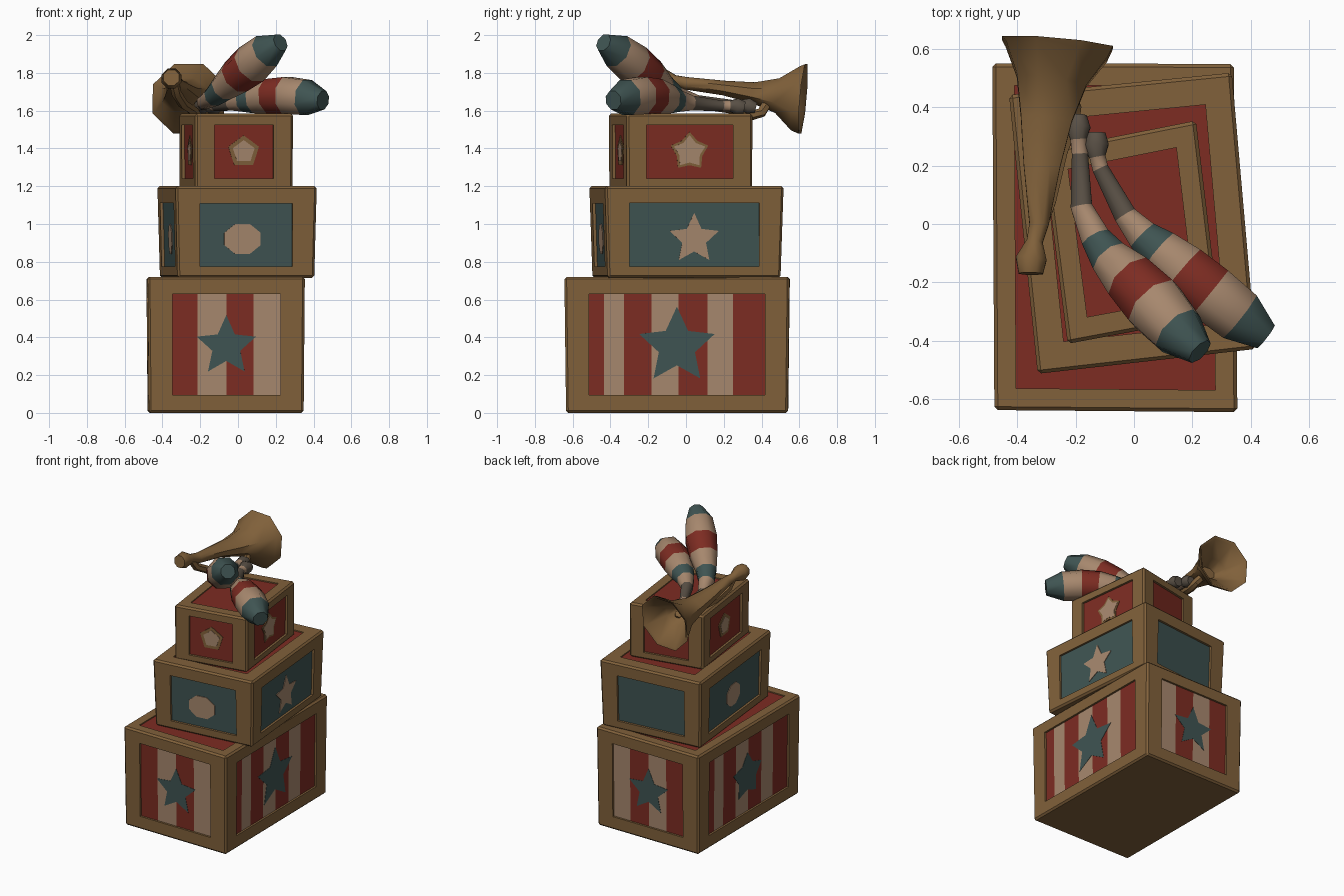
import bpy, bmesh, math
from mathutils import Vector

if "Cube" in bpy.data.objects:
    bpy.data.objects.remove(bpy.data.objects["Cube"])

# Flat colours
PALETTE = [("wood_brown", (0.218, 0.119, 0.043)), ("faded_red", (0.205, 0.025, 0.016)),
           ("dusty_teal", (0.050, 0.089, 0.085)), ("cream", (0.385, 0.245, 0.155)),
           ("grip_grey", (0.100, 0.080, 0.060))]
MATS = []
for name, rgb in PALETTE:
    m = bpy.data.materials.new(name)
    m.diffuse_color = (*rgb, 1)
    m.use_nodes = True
    m.node_tree.nodes["Principled BSDF"].inputs["Base Color"].default_value = m.diffuse_color
    MATS.append(m)
BROWN, RED, TEAL, CREAM, GREY = range(5)
UP = Vector((0, 0, 1))


def finish(name, bm, smooth=False):
    bmesh.ops.recalc_face_normals(bm, faces=bm.faces)
    me = bpy.data.meshes.new(name)
    bm.to_mesh(me)
    bm.free()
    for m in MATS:
        me.materials.append(m)
    ob = bpy.data.objects.new(name, me)
    bpy.context.collection.objects.link(ob)
    if smooth:
        me.polygons.foreach_set("use_smooth", [True] * len(me.polygons))
        me.set_sharp_from_angle(angle=math.radians(50))
    return ob


def prism(bm, pts, offset, mat):
    """Extrude a polygon by an offset vector."""
    a = [bm.verts.new(p) for p in pts]
    b = [bm.verts.new(p + offset) for p in pts]
    n = len(a)
    faces = [bm.faces.new(a[::-1]), bm.faces.new(b)]
    faces += [bm.faces.new((a[i], a[(i + 1) % n], b[(i + 1) % n], b[i])) for i in range(n)]
    for f in faces:
        f.material_index = mat


def star(r, ratio, n=5):
    return [(r * (1 if k % 2 == 0 else ratio) * math.sin(math.pi * k / n),
             r * (1 if k % 2 == 0 else ratio) * math.cos(math.pi * k / n)) for k in range(2 * n)]


def blob(rx, rz, cx=0):
    return [(cx + rx * math.cos(a), rz * math.sin(a))
            for a in [math.pi * (k + .5) / 4 for k in range(8)]]


def rect(u0, u1, v0, v1):
    return [(u0, v0), (u1, v0), (u1, v1), (u0, v1)]


def recess(bm, outer, inner, depth, mat):
    """Frame around a sunken panel; outer and inner are matching quads."""
    deep = [bm.verts.new(p + depth) for p in inner]
    rim = [bm.verts.new(p) for p in inner]
    for k in range(4):
        j = (k + 1) % 4
        bm.faces.new((outer[k], outer[j], rim[j], rim[k]))
        bm.faces.new((rim[k], rim[j], deep[j], deep[k]))
    bm.faces.new(deep).material_index = mat


def crate(name, corners, z0, z1, margin, low, high, lid_margin, base, emblems,
          stripes=None, taper=.98, sink=.016, shift=-.01):
    """Framed box; corners run front-left, front-right, back-right, back-left."""
    bm = bmesh.new()
    top = [Vector((x, y, z1)) for x, y in corners]
    mid = sum(top, Vector()) / 4
    bot = [mid + (p - mid) * taper - UP * (z1 - z0) for p in top]
    vt, vb = [bm.verts.new(p) for p in top], [bm.verts.new(p) for p in bot]
    bm.faces.new(vb[::-1])
    plates = []
    for i in range(4):
        j = (i + 1) % 4
        u = (top[j] - top[i]).normalized()
        origin = (bot[i] + bot[j]) / 2
        v = ((top[i] + top[j]) / 2 - origin).normalized()
        n = u.cross(v).normalized()
        half = (top[j] - top[i]).length / 2 - margin
        lo, hi = low - z0, high - z0
        place = lambda poly, dv=0: [origin + u * a + v * (b + dv) for a, b in poly]
        recess(bm, (vb[i], vb[j], vt[j], vt[i]), place(rect(-half, half, lo, hi)), -n * sink, base)
        # stripes and emblems as thin plates on the panel floor
        if stripes:
            cuts, first = stripes[i]
            for k in range(len(cuts) - 1):
                plates.append((place(rect(half * cuts[k], half * cuts[k + 1], lo, hi)), n, 1,
                               RED if (k + first) % 2 == 0 else CREAM))
        for layer, (poly, mat) in enumerate(emblems[i]):
            plates.append((place(poly, (lo + hi) / 2 + shift), n, layer + 2, mat))
    # red sunken lid
    lid = []
    for i in range(4):
        a = (top[(i + 1) % 4] - top[i]).normalized()
        b = (top[i - 1] - top[i]).normalized()
        lid.append(top[i] + (a + b) * lid_margin)
    recess(bm, vt, lid, -UP * .008, RED)
    # soften only the outer edges
    corners_set = set(vt + vb)
    edges = [e for e in bm.edges if e.verts[0] in corners_set and e.verts[1] in corners_set]
    bmesh.ops.recalc_face_normals(bm, faces=bm.faces)
    bmesh.ops.bevel(bm, geom=edges, offset=0.012, segments=1, affect='EDGES', material=BROWN)
    for pts, n, layer, mat in plates:
        prism(bm, [p - n * (sink + .001) for p in pts], n * (.001 + .002 * layer), mat)
    return finish(name, bm)


def loft(name, rings, colours, sides=8):
    """Tube through rings (x, y, z, radius[, vertical radius[, keep direction]])."""
    bm = bmesh.new()
    pos = [Vector(r[:3]) for r in rings]
    prev, t = None, None
    for i, r in enumerate(rings):
        if len(r) < 6:
            t = (pos[min(i + 1, len(pos) - 1)] - pos[max(i - 1, 0)]).normalized()
        side = t.cross(UP).normalized()
        over = side.cross(t)
        rx, rz = r[3], r[4] if len(r) > 4 else r[3]
        loop = []
        for k in range(sides):
            a = 2 * math.pi * (k + .5) / sides
            loop.append(bm.verts.new(pos[i] + side * rx * math.cos(a) + over * rz * math.sin(a)))
        if prev:
            mat = colours[min(i - 1, len(colours) - 1)]
            for k in range(sides):
                j = (k + 1) % sides
                bm.faces.new((prev[k], prev[j], loop[j], loop[k])).material_index = mat
        else:
            bm.faces.new(loop[::-1]).material_index = colours[0]
        prev = loop
    bm.faces.new(prev).material_index = colours[-1]
    return finish(name, bm, smooth=True)


# Stacked crates
four = ([-1, -.53, 0, .5, 1], 0)
four_back = ([-1, -.53, 0, .5, 1], 1)
seven = ([-1, -.83, -.6, -.29, .02, .35, .64, 1], 0)
big, small = [(star(.21, .48), TEAL)], [(star(.165, .47), TEAL)]
crate("bottom_crate", [(-.478, -.637), (.354, -.644), (.342, .548), (-.485, .55)], 0, .72,
      .13, .095, .63, .075, RED, [small, big, small, [(star(.17, .6), TEAL)]],
      [four, seven, four_back, seven], taper=.985)
patch, side_patch = [(blob(.105, .085, -.018), CREAM)], [(blob(.095, .085), CREAM)]
crate("middle_crate", [(-.33, -.513), (.418, -.428), (.335, .518), (-.428, .442)], .715, 1.2,
      .13, .775, 1.11, .1, TEAL, [patch, [(star(.138, .48), CREAM)], [], side_patch],
      taper=.968, shift=-.022)
badge = [(star(.086, .82), BROWN), (star(.062, .8), CREAM)]
crate("top_crate", [(-.227, -.41), (.292, -.313), (.212, .354), (-.312, .25)], 1.19, 1.585,
      .105, 1.24, 1.525, .078, RED,
      [badge, [(star(.105, .68), BROWN), (star(.088, .65), CREAM)], [], badge], taper=.995, shift=0)

# Striped juggling clubs
bands = [GREY, GREY, CREAM, GREY, CREAM, TEAL, CREAM, RED, CREAM, TEAL]
loft("upper_club", [(-.19, .37, 1.615, .03), (-.19, .33, 1.625, .044), (-.19, .29, 1.63, .03),
                    (-.185, .24, 1.63, .03), (-.18, .06, 1.645, .04), (-.13, -.05, 1.675, .055),
                    (-.08, -.12, 1.72, .073), (-.01, -.19, 1.78, .097), (.07, -.275, 1.845, .11),
                    (.15, -.365, 1.915, .096), (.225, -.437, 1.96, .05)], bands)
loft("lower_club", [(-.13, .31, 1.615, .035), (-.13, .27, 1.622, .047), (-.125, .23, 1.625, .03),
                    (-.115, .19, 1.625, .03), (-.03, .03, 1.64, .042), (.03, -.04, 1.65, .06),
                    (.09, -.09, 1.66, .08), (.17, -.16, 1.675, .1), (.26, -.235, 1.68, .106),
                    (.36, -.315, 1.67, .1), (.45, -.385, 1.655, .053)], bands)

# Horn: mouthpiece, flaring tube, bell and hollow inside
loft("horn", [(-.353, -.17, 1.775, .045), (-.352, -.12, 1.77, .057), (-.34, -.06, 1.76, .03),
              (-.325, 0, 1.745, .036), (-.315, .2, 1.72, .068, .042), (-.3, .36, 1.695, .095, .06),
              (-.282, .49, 1.68, .13, .1), (-.265, .59, 1.665, .19, .185), (-.262, .62, 1.662, .206, .2),
              (-.263, .612, 1.663, .185, .18, 1), (-.28, .5, 1.68, .1, .08, 1),
              (-.29, .42, 1.69, .06, .04, 1)], [BROWN])
# Curled tube under the horn
loft("horn_loop", [(-.34, -.06, 1.755, .025), (-.325, -.02, 1.69, .027), (-.29, .08, 1.635, .027),
                   (-.25, .25, 1.61, .027), (-.21, .35, 1.575, .027), (-.205, .4, 1.59, .027),
                   (-.25, .44, 1.66, .027)], [BROWN], sides=6)
